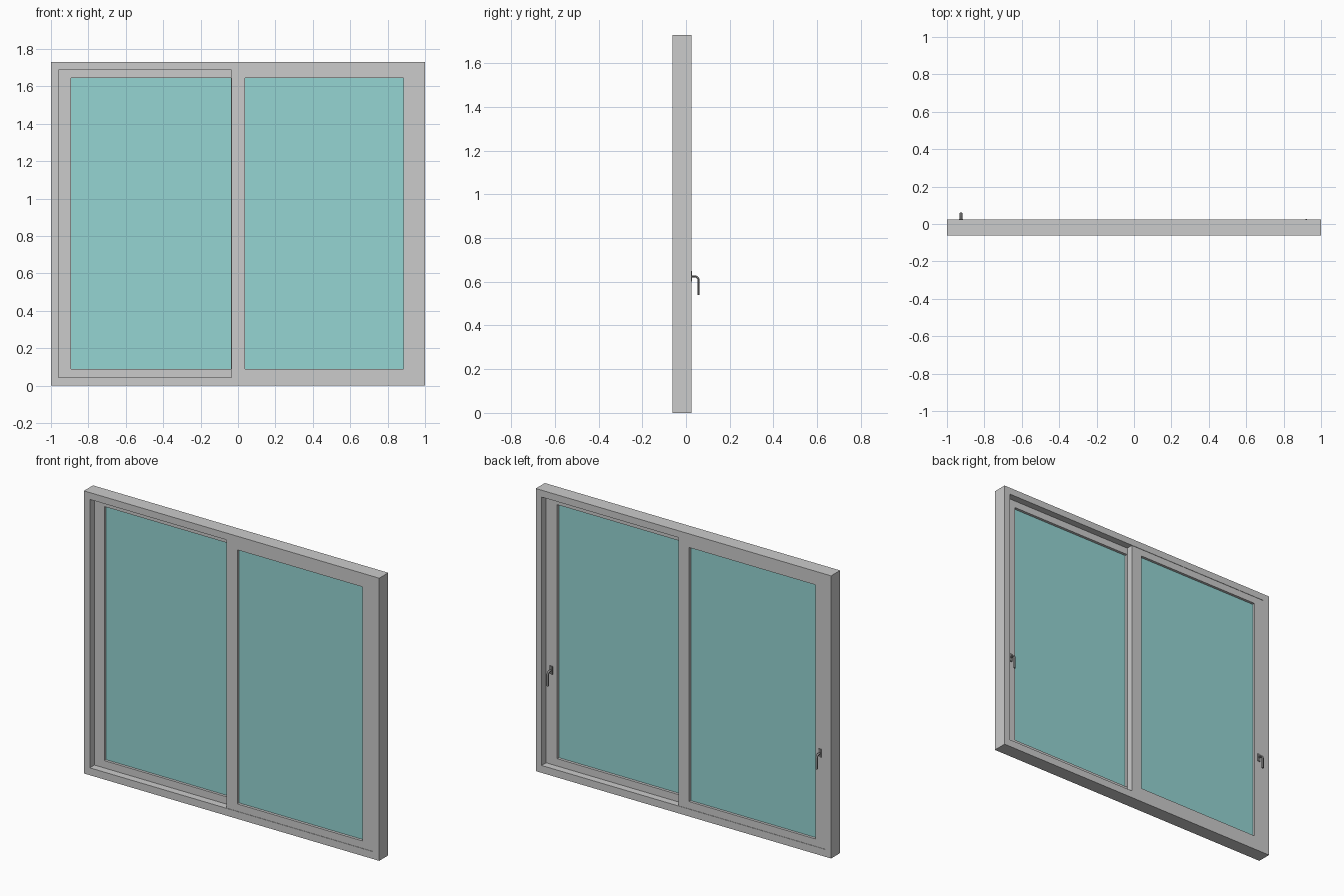
import bpy, bmesh, math

if "Cube" in bpy.data.objects:
    bpy.data.objects.remove(bpy.data.objects["Cube"])


def material(name, color):
    m = bpy.data.materials.new(name)
    m.diffuse_color = color
    m.use_nodes = True
    m.node_tree.nodes["Principled BSDF"].inputs["Base Color"].default_value = m.diffuse_color
    return m


GLASS = material("tinted_glass", (0.30, 0.66, 0.65, 1))
DARK = material("handle_metal", (0.22, 0.22, 0.22, 1))


def finish(name, bm, mat=None):
    bmesh.ops.recalc_face_normals(bm, faces=bm.faces)
    me = bpy.data.meshes.new(name)
    bm.to_mesh(me)
    bm.free()
    ob = bpy.data.objects.new(name, me)
    bpy.context.collection.objects.link(ob)
    if mat:
        me.materials.append(mat)
    return ob


def box(name, x0, x1, y0, y1, z0, z1, mat=None, bevel=0):
    bm = bmesh.new()
    bmesh.ops.create_cube(bm, size=1)
    for v in bm.verts:
        v.co.x = x0 if v.co.x < 0 else x1
        v.co.y = y0 if v.co.y < 0 else y1
        v.co.z = z0 if v.co.z < 0 else z1
    if bevel:
        bmesh.ops.bevel(bm, geom=bm.edges[:], offset=bevel, segments=2,
                        affect='EDGES', profile=0.5)
    return finish(name, bm, mat)


def ring(name, outer, inner, y0, y1):
    """Rectangular frame; outer and inner are (x0, x1, z0, z1)."""
    bm = bmesh.new()

    def loop(r, y):
        x0, x1, z0, z1 = r
        return [bm.verts.new((x, y, z)) for x, z in
                ((x0, z0), (x1, z0), (x1, z1), (x0, z1))]

    loops = [loop(outer, y0), loop(outer, y1), loop(inner, y1), loop(inner, y0)]
    for a, b in zip(loops, loops[1:] + loops[:1]):
        for i in range(4):
            j = (i + 1) % 4
            bm.faces.new((a[i], a[j], b[j], b[i]))
    return finish(name, bm)


def sash(name, outer, inner, y0, y1):
    ring(name + "_sash", outer, inner, y0, y1)
    x0, x1, z0, z1 = inner
    mid, e = (y0 + y1) / 2, 0.004
    box(name + "_glass", x0 - e, x1 + e, mid - 0.004, mid + 0.004,
        z0 - e, z1 + e, GLASS)


def handle(name, x, y):
    """Back plate plus a lever that comes out, bends and hangs down."""
    box(name + "_plate", x - 0.010, x + 0.010, y - 0.003, y + 0.005,
        0.600, 0.650, DARK, 0.002)
    r, top, out = 0.018, 0.625, y + 0.035
    path = [(y, top)]
    for i in range(7):
        a = math.radians(90 - 15 * i)
        path.append((out - r + r * math.cos(a), top - r + r * math.sin(a)))
    path.append((out, 0.540))
    cu = bpy.data.curves.new(name + "_lever", 'CURVE')
    cu.dimensions = '3D'
    cu.bevel_depth = 0.005
    cu.bevel_resolution = 3
    cu.use_fill_caps = True
    sp = cu.splines.new('POLY')
    sp.points.add(len(path) - 1)
    for p, (py, pz) in zip(sp.points, path):
        p.co = (0, py, pz, 1)
    cu.materials.append(DARK)
    ob = bpy.data.objects.new(name + "_lever", cu)
    ob.location.x = x
    ob.scale.x = 1.4
    bpy.context.collection.objects.link(ob)


# Outer frame
ring("outer_frame", (-1, 1, 0, 1.73), (-0.96, 0.96, 0.045, 1.688), -0.0625, 0.025)

# Sliding sashes on two tracks: right one in front, left one behind
sash("right", (-0.035, 0.96, 0.045, 1.688), (0.037, 0.885, 0.09, 1.645), -0.060, -0.0185)
sash("left", (-0.96, 0.035, 0.045, 1.688), (-0.893, -0.037, 0.09, 1.645), -0.0175, 0.0225)

# Handles on the rear face of each sash
handle("left_handle", -0.925, 0.0225)
handle("right_handle", 0.922, -0.0135)
